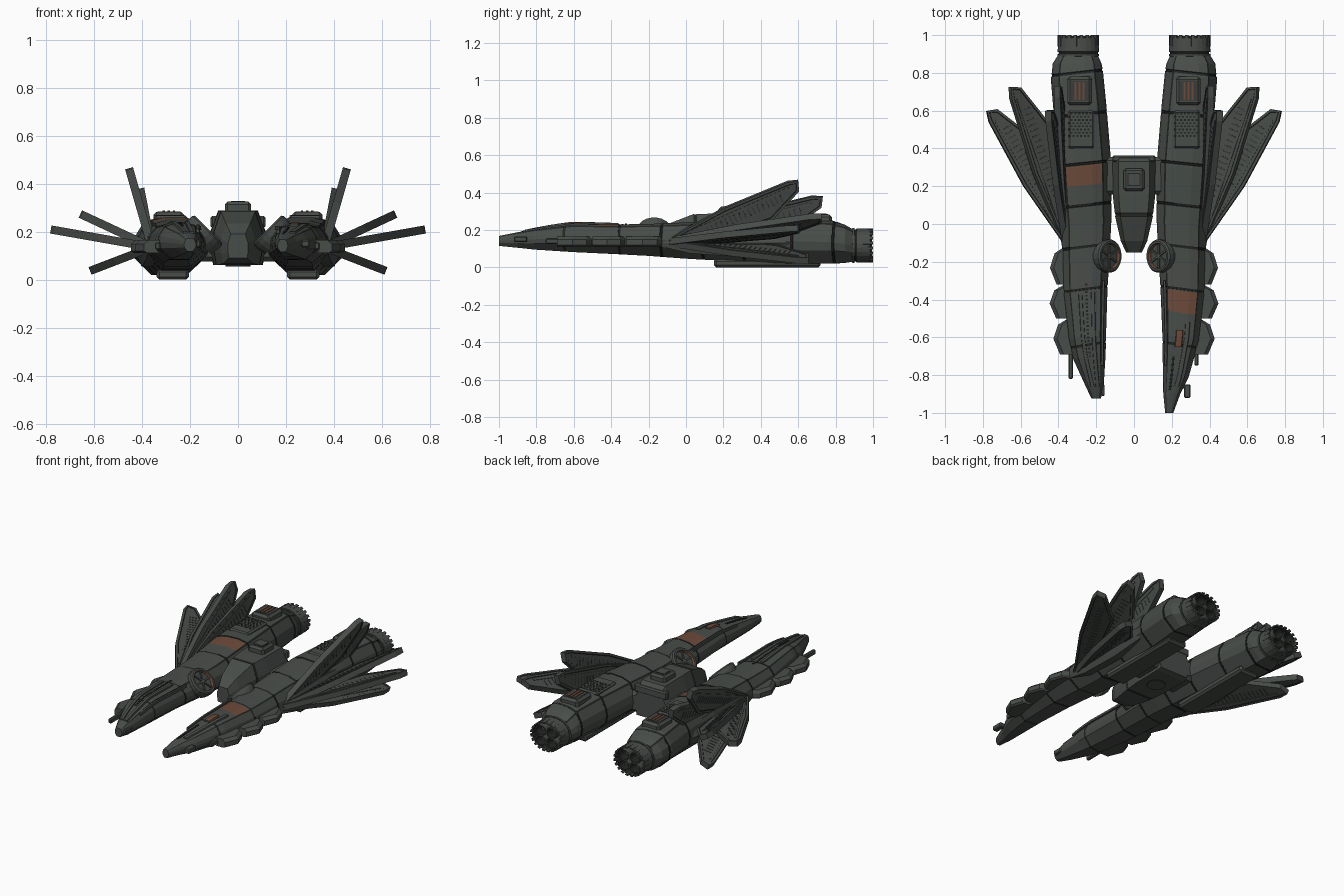
import bpy, bmesh, math
from mathutils import Vector, Matrix

default_cube = bpy.data.objects.get("Cube")
if default_cube:
    bpy.data.objects.remove(default_cube, do_unlink=True)

def make_material(name, colour):
    material = bpy.data.materials.new(name)
    material.use_nodes = True
    material.diffuse_color = (*colour, 1)
    material.node_tree.nodes["Principled BSDF"].inputs["Base Color"].default_value = (*colour, 1)
    return material

MATERIALS = [make_material("hull grey green", (.066, .074, .067)), make_material("seam dark", (.016, .018, .016)),
             make_material("rust red", (.15, .068, .042)), make_material("machinery grey", (.04, .045, .041))]
HULL, SEAM, RUST, MACHINE = range(4)
SIDES = {"left": 1, "right": -1}

def finish(name, bm):
    bmesh.ops.recalc_face_normals(bm, faces=bm.faces[:])
    mesh = bpy.data.meshes.new(name)
    bm.to_mesh(mesh)
    bm.free()
    for material in MATERIALS:
        mesh.materials.append(material)
    bpy.context.scene.collection.objects.link(bpy.data.objects.new(name, mesh))

def loft(name, rings, rule=lambda ring, span: HULL):
    """Skin a row of equal rings and cap both ends."""
    bm = bmesh.new()
    rows = [[bm.verts.new(p) for p in ring] for ring in rings]
    for r, (row, following) in enumerate(zip(rows, rows[1:])):
        for i in range(len(row)):
            face = bm.faces.new((row[i - 1], row[i], following[i], following[i - 1]))
            face.material_index = rule(r, (i - 1) % len(row))
    bm.faces.new(rows[0])
    bm.faces.new(rows[-1])
    finish(name, bm)

def boxes(name, items, material=HULL, bevel=0.0, places=(Matrix(),)):
    """One mesh of (centre, size) boxes, repeated at every place."""
    bm = bmesh.new()
    for place in places:
        for centre, size in items:
            bmesh.ops.create_cube(bm, size=1, matrix=place @ Matrix.Translation(centre) @ Matrix.Diagonal((*size, 1)))
    if bevel:
        bmesh.ops.bevel(bm, geom=bm.edges[:], offset=bevel, segments=1, affect="EDGES")
    for face in bm.faces:
        face.material_index = material
    finish(name, bm)

def around(place, count, turn=math.tau):
    return [place @ Matrix.Rotation(turn * (k + .5) / count, 4, "Z") for k in range(count)]

def lathe(name, profile, matrix, steps=24, rule=lambda k: HULL):
    """Spin (radius, height) points about local z; the ends are capped."""
    turns = around(matrix, steps)
    loft(name, [[turn @ Vector((r, 0, h)) for turn in turns] for r, h in profile], lambda ring, span: rule(ring))

# Hull stations: y, inner x, outer x, bottom z, top z
REAR = [(-.35, .14, .375, .07, .23), (-.2, .13, .38, .062, .232), (0, .12, .385, .047, .24),
        (.3, .12, .41, .03, .26), (.6, .145, .425, .02, .26), (.78, .163, .44, .02, .25),
        (.85, .172, .43, .024, .228), (.89, .19, .405, .03, .205)]
NOSE = {"left": [(-1, .165, .208, .115, .168), (-.9, .155, .245, .105, .188),
                 (-.8, .153, .288, .095, .205), (-.6, .15, .345, .082, .23)],
        "right": [(-.925, .175, .225, .118, .172), (-.85, .16, .26, .105, .198),
                  (-.7, .15, .322, .09, .225), (-.6, .148, .345, .082, .238)]}
SECTION = [(.28, 0), (.72, 0), (.97, .3), (1, .5), (.97, .68), (.86, .9), (.83, .94), (.65, 1),
           (.35, 1), (.17, .94), (.14, .9), (.03, .68), (0, .5), (.03, .3)]
SEAM_SPANS, TOP_SPANS = (5, 9), (6, 7, 8)
PATCH = {"left": (-.47, -.355), "right": (.205, .31)}
GROOVES = (-.64, -.345, -.12, .1, .32, .58, .8)

def station(side, y):
    keys = NOSE[side] + REAR
    for a, b in zip(keys, keys[1:]):
        if y <= b[0]:
            return Vector(a[1:]).lerp(Vector(b[1:]), (y - a[0]) / (b[0] - a[0]))

def deck_point(side, y, across, lift=0.0):
    x0, x1, z0, z1 = station(side, y)
    height = 1 - max(0, abs(across - .5) - .15) * .33
    return Vector((SIDES[side] * (x0 + (x1 - x0) * across), y, z0 + (z1 - z0) * height + lift))

def build_hull(side):
    rows = [(k[0], 1) for k in NOSE[side] + REAR] + [(y, 1) for y in PATCH[side]]
    for y in GROOVES:
        rows += [(y - .007, 1), (y - .004, .98), (y + .004, .98), (y + .007, 1)]
    rows.sort()
    rings = []
    for y, scale in rows:
        x0, x1, z0, z1 = station(side, y)
        rings.append([(SIDES[side] * (x0 + (x1 - x0) * (.5 + (u - .5) * scale)),
                       y - .03 * (u - .5) * (abs(y) < .83),
                       z0 + (z1 - z0) * (.5 + (v - .5) * scale)) for u, v in SECTION])
    low, high = PATCH[side]

    def rule(r, span):
        (y0, scale0), (y1, scale1) = rows[r:r + 2]
        if min(scale0, scale1) < 1 or span in SEAM_SPANS:
            return SEAM
        return RUST if low < (y0 + y1) / 2 < high and span in TOP_SPANS else HULL
    loft(side + "_hull", rings, rule)

def deck_strip(name, side, across, start, end, width, height, material=HULL):
    """A thin raised strip that follows the deck."""
    middles = [deck_point(side, start + (end - start) * k / 8, across) for k in range(9)]
    shape = ((-1, -.01), (1, -.01), (.7, height), (-.7, height))
    loft(name, [[p + Vector((u * width / 2, 0, v)) for u, v in shape] for p in middles], lambda r, i: material)

# Wing blades: angle about the root, tip reach, tip y
BLADES = {"tall_blade": (74, .33, .605), "inner_blade": (79, .235, .735), "upper_blade": (25, .315, .73),
          "long_blade": (10, .415, .605), "lower_blade": (-21, .262, .66)}
BLADE_OUTLINE = [(0, .01), (.45, .042), (.93, .032), (1, .014), (.975, -.04), (.72, -.125), (.35, -.1), (0, -.018)]

def build_blade(side, name, angle, reach, tip_y, thick=.034):
    start = Vector((.01, -.09, 0))
    reach_line = Vector((reach, tip_y, 0)) - start
    length = reach_line.length
    # Local frame: x runs to the tip, y inward, z through the thickness
    place = (Matrix.Diagonal((SIDES[side], 1, 1, 1)) @ Matrix.Translation((.36, 0, .135))
             @ Matrix.Rotation(-math.radians(angle), 4, "Y") @ Matrix.Translation(start)
             @ Matrix.Rotation(math.atan2(reach_line.y, reach_line.x), 4, "Z"))
    bm = bmesh.new()
    layers = [[bm.verts.new(place @ Vector((t * length, -w, z))) for t, w in BLADE_OUTLINE]
              for z in (-thick / 2, thick / 2)]
    big = [bm.faces.new(ring) for ring in layers]
    for i in range(len(BLADE_OUTLINE)):
        bm.faces.new((layers[0][i - 1], layers[0][i], layers[1][i], layers[1][i - 1]))
    bmesh.ops.recalc_face_normals(bm, faces=bm.faces[:])
    # Recessed panel with a dark edge on both faces
    bmesh.ops.inset_individual(bm, faces=big, thickness=.014)
    for face in bmesh.ops.inset_individual(bm, faces=big, thickness=.003, depth=-.003)["faces"]:
        face.material_index = SEAM
    finish(f"{side}_{name}", bm)
    boxes(f"{side}_{name}_ribs", [((length * (.28 + .035 * k), .035, 0), (.007, .045, thick - .003))
                                  for k in range(17)], MACHINE, 0, [place])
    boxes(f"{side}_{name}_spar", [((length * .54, 0, 0), (length * .76, .012, thick))], HULL, 0, [place])

def build_engine(side):
    place = (Matrix.Translation((SIDES[side] * .295, 0, .117)) @ Matrix.Diagonal((1, 1, .84, 1))
             @ Matrix.Rotation(-math.pi / 2, 4, "X"))
    lathe(side + "_engine_collar", [(.1, .86), (.104, .885), (.111, .89), (.111, .9), (.104, .902),
          (.104, .91), (.11, .912), (.108, .985), (.1, .99), (.096, .93)], place, 24,
          lambda k: SEAM if k in (4, 8) else HULL)
    boxes(side + "_engine_teeth", [((.104, 0, .97), (.01, .018, .06))], HULL, 0, around(place, 20))
    for k, spot in enumerate(around(place, 4)):
        lathe(f"{side}_nozzle_{k + 1}", [(.038, .92), (.04, .995), (.033, .995), (.028, .945)],
              spot @ Matrix.Translation((.054, 0, 0)), 14, lambda ring: SEAM if ring == 2 else HULL)

def build_turret(side):
    s = SIDES[side]
    place = Matrix.Translation((s * .138, -.17, .195)) @ Matrix.Rotation(-s * math.pi / 4, 4, "Y")
    lathe(side + "_turret_ring", [(.08, -.045), (.088, -.01), (.088, .014), (.08, .022), (.068, .022),
          (.064, .006)], place, 20, lambda k: RUST if k == 4 else HULL)
    boxes(side + "_turret_spokes", [((0, 0, .009), (.13, .01, .01))], HULL, 0, around(place, 3, math.pi))

for side, s in SIDES.items():
    build_hull(side)
    build_engine(side)
    build_turret(side)
    for blade, shape in BLADES.items():
        build_blade(side, blade, *shape)
    # Fairing at the wing root
    loft(side + "_wing_root", [[(s * (.37 + u * w), y, .13 + v * h) for u, v in
         ((-1, -1), (.5, -1), (1, 0), (.5, 1), (-1, 1))] for y, w, h in
         ((-.13, .01, .02), (.02, .035, .055), (.3, .065, .075), (.5, .065, .06), (.66, .03, .03))])
    # Thin armour pods on the outer flank
    for k, (front, back, reach) in enumerate(((-.32, -.125, .445), (-.5, -.325, .447), (-.69, -.505, .427))):
        pod = [(0, .09), (0, .035), (.45, 0), (.85, .025), (1, .07), (1, .12)]
        loft(f"{side}_flank_pod_{k + 1}", [[(s * (reach - inset - lean), front + (back - front) * t, z)
             for t, inset in pod] for z, lean in ((.112, .012), (.12, 0), (.148, 0), (.165, .02))])
    # Belly skid, deck vents and mesh panels
    boxes(side + "_belly_skid", [((s * .272, .435, .022), (.135, .57, .044))], HULL, .012)
    boxes(side + "_vent_box", [((s * .288, .705, .25), (.13, .15, .066))], HULL, .014)
    boxes(side + "_vent_well", [((s * .288, .705, .283), (.095, .11, .003))], MACHINE)
    boxes(side + "_vent_slats", [((s * .288 + .021 * k, .705, .285), (.01, .095, .006)) for k in range(-1, 2)], RUST)
    boxes(side + "_mesh_panel", [((s * .28, .5, .255), (.14, .2, .026))], HULL, .01)
    boxes(side + "_mesh_holes", [((s * .28 + .02 * i + .01 * (j % 2), .5 + .017 * j, .268),
                                  (.011, .009, .003)) for i in range(-3, 3) for j in range(-2, 6)], SEAM)
    deck_strip(side + "_inner_rail", side, .1, -.75, -.3, .016, .006)

# Nose details that differ from hull to hull
for across in (.33, .62):
    deck_strip("right_nose_ridge", "right", across, -.86, -.36, .024, .007)
boxes("right_nose_dots", [(deck_point("right", -.7 + .02 * k, .48, .001), (.012, .01, .004)) for k in range(20)], SEAM)
deck_strip("left_nose_slit", "left", .35, -.88, -.7, .014, .003, SEAM)
deck_strip("left_nose_ridge", "left", .66, -.86, -.52, .03, .006)
deck_strip("left_rust_plate", "left", .46, -.65, -.56, .045, .009, RUST)
boxes("nose_probes", [((-.335, -.69, .14), (.022, .26, .03)), ((.33, -.66, .14), (.022, .18, .03)),
                      ((.282, -.885, .15), (.035, .07, .03)), ((.25, -.86, .15), (.05, .02, .02)),
                      ((-.165, -.88, .15), (.02, .06, .03))], HULL, .005)

# Central bridge between the hulls
BRIDGE = [(-.9, 0), (.9, 0), (1, .25), (1, .62), (.72, 1), (-.72, 1), (-1, .62), (-1, .25)]
STEPS = [(-.15, .042, .09, .19), (-.09, .07, .067, .235), (.04, .1, .06, .285), (.05, .098, .062, .282),
         (.06, .102, .06, .285), (.15, .112, .06, .288), (.33, .115, .06, .288), (.36, .108, .07, .25)]
loft("bridge", [[(u * w, y, low + v * (high - low)) for u, v in BRIDGE] for y, w, low, high in STEPS],
     lambda r, i: SEAM if r in (2, 3) else HULL)
boxes("bridge_connector", [((0, .255, .14), (.34, .2, .13))], HULL, .02)
boxes("bridge_cabin", [((0, .235, .3), (.11, .12, .05))], HULL, .012)
boxes("cabin_roof_seam", [((0, .235, .325), (.07, .07, .003))], SEAM)
boxes("cabin_roof_panel", [((0, .235, .326), (.058, .058, .004))])
boxes("bridge_rear_beam", [((0, .345, .24), (.23, .035, .05))], HULL, .008)
lathe("belly_hatch", [(.055, .055), (.055, .07)], Matrix.Translation((0, .2, 0)), 12, lambda k: SEAM)
